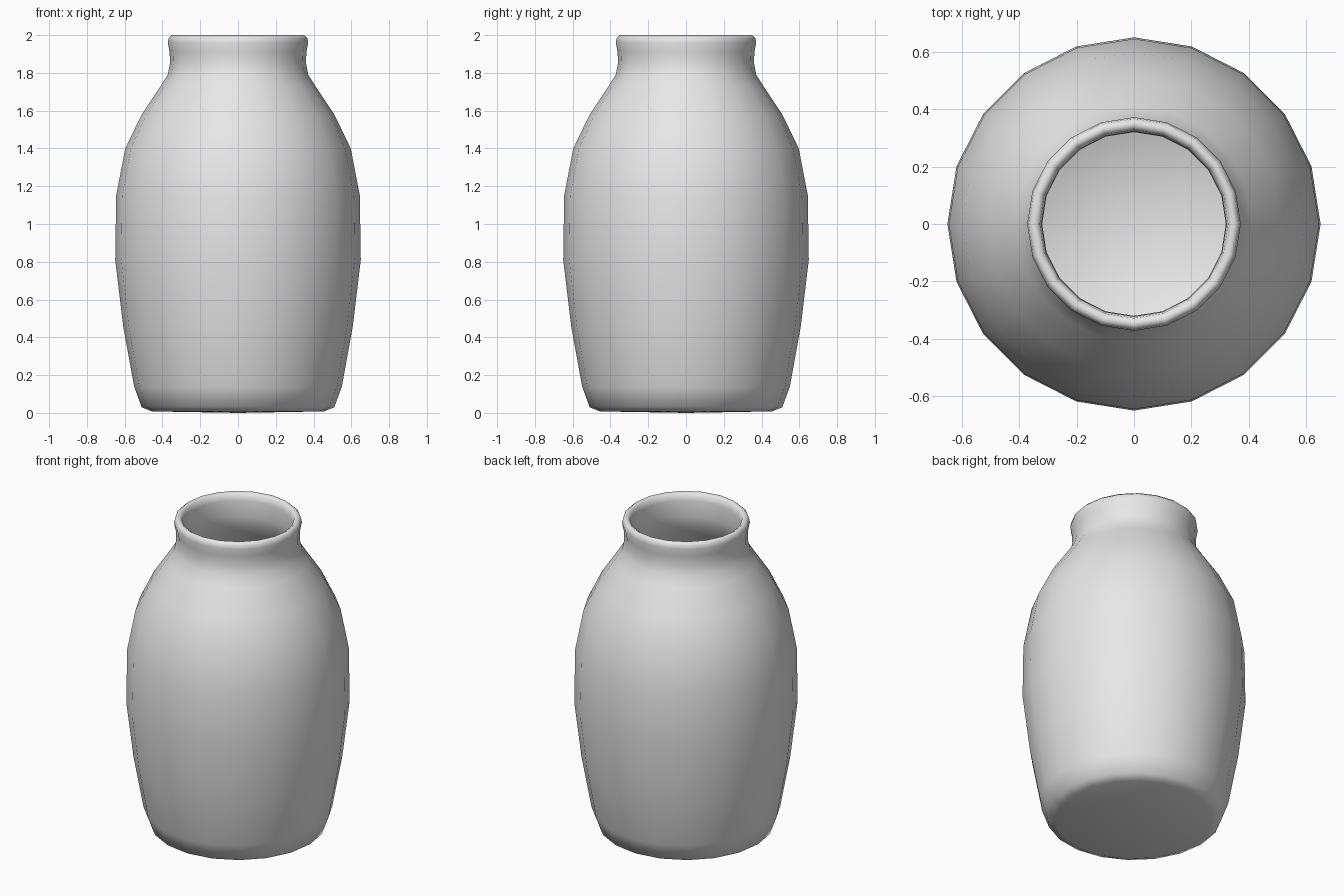
import bpy
import bmesh
from math import cos, sin, tau

cube = bpy.data.objects.get("Cube")
if cube:
    bpy.data.objects.remove(cube)

SIDES = 20

# Profiles as (radius, height)
outer = [(0.455, 0.008), (0.51, 0.03), (0.55, 0.14), (0.608, 0.46), (0.65, 0.81),
         (0.645, 1.15), (0.597, 1.4), (0.51, 1.58), (0.41, 1.73), (0.372, 1.79),
         (0.36, 1.85), (0.362, 1.91), (0.372, 1.96), (0.367, 1.985)]
rim = [(0.35, 2.0), (0.328, 1.985)]
inner = [(0.322, 1.95), (0.32, 1.85), (0.335, 1.78), (0.375, 1.71), (0.475, 1.56),
         (0.56, 1.38), (0.606, 1.14), (0.611, 0.81), (0.57, 0.46), (0.51, 0.15),
         (0.44, 0.06)]


def lathe(name, profile, bottom_z, floor_z, material):
    """Revolve a profile and close both ends with a fan to the axis."""
    bm = bmesh.new()
    rings = [[bm.verts.new((r * cos(tau * i / SIDES), r * sin(tau * i / SIDES), z))
              for i in range(SIDES)] for r, z in profile]
    bottom = bm.verts.new((0, 0, bottom_z))
    floor = bm.verts.new((0, 0, floor_z))
    for i in range(SIDES):
        j = (i + 1) % SIDES
        for low, high in zip(rings, rings[1:]):
            bm.faces.new((low[i], low[j], high[j], high[i]))
        bm.faces.new((bottom, rings[0][j], rings[0][i]))
        bm.faces.new((rings[-1][i], rings[-1][j], floor))
    for face in bm.faces:
        face.smooth = True
    mesh = bpy.data.meshes.new(name)
    bm.to_mesh(mesh)
    bm.free()
    mesh.materials.append(material)
    obj = bpy.data.objects.new(name, mesh)
    bpy.context.collection.objects.link(obj)
    return obj


# Plain grey clay
clay = bpy.data.materials.new("grey_clay")
clay.use_nodes = True
grey = (0.8, 0.8, 0.8, 1)
clay.diffuse_color = grey
clay.node_tree.nodes["Principled BSDF"].inputs["Base Color"].default_value = grey

# Hollow jar body with neck and rolled rim
lathe("jar", outer + rim + inner, 0.0, 0.05, clay)
